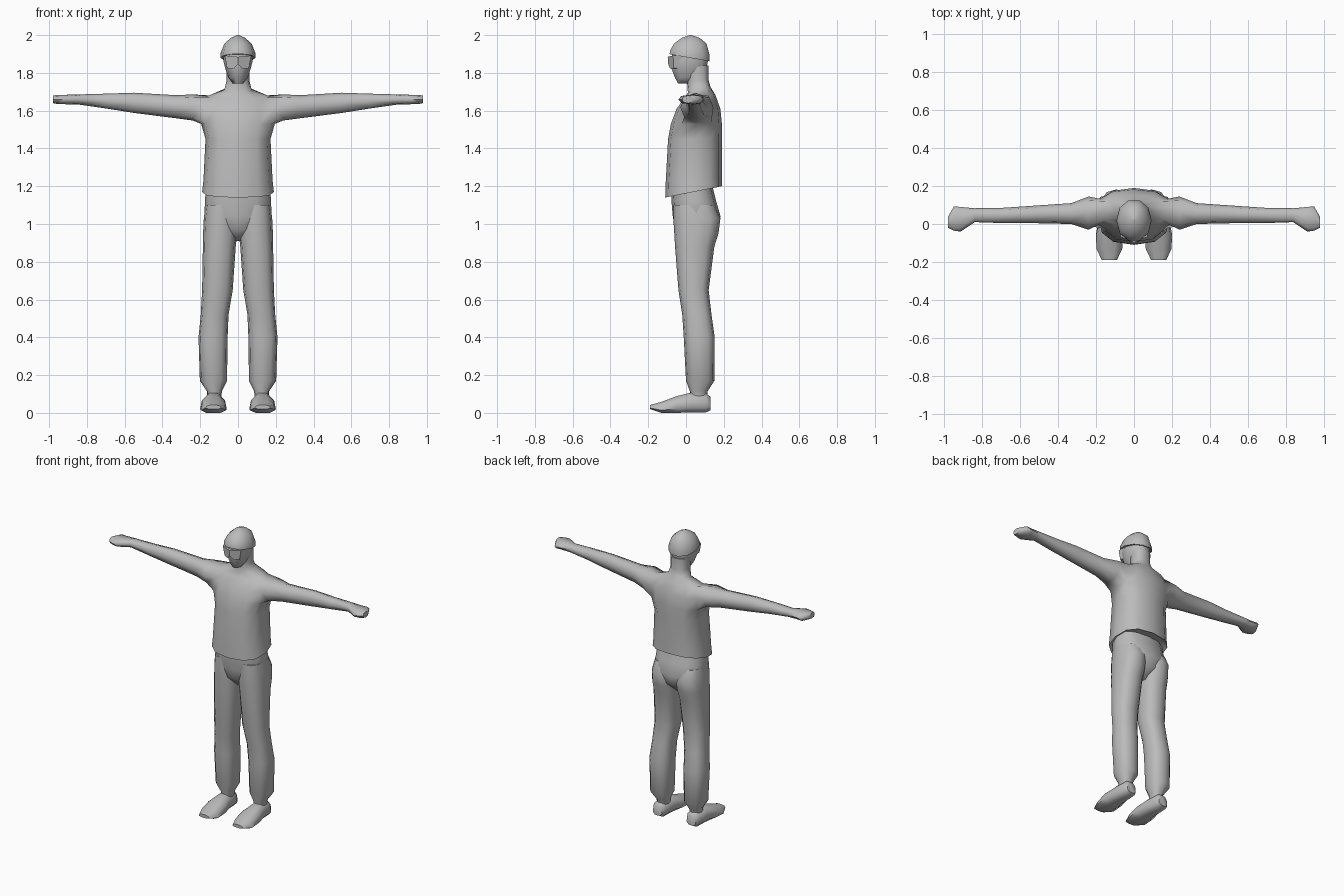
import bpy, bmesh, math

if "Cube" in bpy.data.objects:
    bpy.data.objects.remove(bpy.data.objects["Cube"])

grey = bpy.data.materials.new("grey")
grey.diffuse_color = (0.5, 0.5, 0.5, 1)
grey.use_nodes = True
grey.node_tree.nodes["Principled BSDF"].inputs["Base Color"].default_value = grey.diffuse_color


def sup(a, p):
    """Point on a rounded-square outline."""
    c, s = math.cos(a), math.sin(a)
    return (math.copysign(abs(c) ** p, c), math.copysign(abs(s) ** p, s))


def level(z, x0, x1, y0, y1, tilt=0, n=12, p=0.8):
    """Horizontal ring; tilt raises the back and lowers the front."""
    pts = []
    for i in range(n):
        u, v = sup(2 * math.pi * i / n, p)
        pts.append(((x0 + x1) / 2 + u * (x1 - x0) / 2,
                    (y0 + y1) / 2 + v * (y1 - y0) / 2, z + tilt * v))
    return pts


def skin(bm, a, b, skip=()):
    n = len(a)
    for i in range(n):
        if i not in skip:
            bm.faces.new((a[i], a[(i + 1) % n], b[(i + 1) % n], b[i]))


def add_ring(bm, pts):
    return [bm.verts.new(p) for p in pts]


def finish(bm, name, angle=60):
    bmesh.ops.recalc_face_normals(bm, faces=bm.faces[:])
    me = bpy.data.meshes.new(name)
    bm.to_mesh(me)
    bm.free()
    me.materials.append(grey)
    ob = bpy.data.objects.new(name, me)
    bpy.context.collection.objects.link(ob)
    bpy.ops.object.select_all(action='DESELECT')
    ob.select_set(True)
    bpy.context.view_layer.objects.active = ob
    bpy.ops.object.shade_smooth_by_angle(angle=math.radians(angle))
    return ob


def loft(name, rings, angle=60):
    bm = bmesh.new()
    rs = [add_ring(bm, r) for r in rings]
    for a, b in zip(rs, rs[1:]):
        skin(bm, a, b)
    bm.faces.new(rs[0])
    bm.faces.new(rs[-1])
    return finish(bm, name, angle)


# Shirt, neck and arms as one skin: z, half width, front, back, tilt
bm = bmesh.new()
body = [(1.185, .165, -.085, .165, .03), (1.17, .19, -.11, .19, .03),
        (1.23, .183, -.108, .19, .02), (1.45, .172, -.095, .19, 0),
        (1.53, .195, -.08, .19, 0), (1.61, .20, -.05, .182, 0),
        (1.675, .17, -.01, .155, .01), (1.71, .073, .01, .13, .015),
        (1.76, .06, .005, .12, 0), (1.84, .062, .0, .12, 0)]
rs = [add_ring(bm, level(z, -w, w, f, b, t)) for z, w, f, b, t in body]
for k in range(len(rs) - 1):
    # leave openings for the arms
    skin(bm, rs[k], rs[k + 1], (0, 11, 5, 6) if k in (4, 5) else ())
bm.faces.new(rs[0])
bm.faces.new(rs[-1])

# Arms and hands: x, y low, y high, z low, z high
arm = [(.24, -.03, .145, 1.548, 1.686), (.33, .0, .11, 1.56, 1.682),
       (.55, .005, .095, 1.588, 1.695), (.70, .005, .085, 1.612, 1.69),
       (.84, .01, .083, 1.632, 1.686), (.915, -.04, .09, 1.634, 1.684),
       (.95, -.035, .093, 1.634, 1.684), (.98, -.02, .04, 1.64, 1.68)]
for side in (1, -1):
    lo, mid, hi = (11, 0, 1) if side > 0 else (7, 6, 5)
    a, b, c = rs[4:7]
    prev = [a[lo], a[mid], a[hi], b[hi], c[hi], c[mid], c[lo], b[lo]]
    for x, y0, y1, z0, z1 in arm:
        pts = []
        for k in range(8):
            u, v = sup(math.radians(-135 + 45 * k), .8)
            pts.append((side * x, (y0 + y1) / 2 + u * (y1 - y0) / 2,
                        (z0 + z1) / 2 + v * (z1 - z0) / 2))
        ring = add_ring(bm, pts)
        skin(bm, prev, ring)
        prev = ring
    bm.faces.new(prev)
finish(bm, "shirt_and_arms")

# Hips
loft("hips", [level(z, -w, w, f, b) for z, w, f, b in (
    (1.20, .17, -.08, .14), (1.12, .175, -.077, .16), (1.04, .178, -.07, .183),
    (.97, .13, -.058, .165), (.91, .03, .0, .10))])

for side, tag in ((1, "left"), (-1, "right")):
    # Trouser leg: z, inner x, outer x, front, back
    legs = [(1.10, .01, .172, -.065, .15), (1.03, .004, .181, -.067, .182),
            (.95, .004, .185, -.062, .172), (.88, .012, .186, -.058, .15),
            (.65, .028, .19, -.04, .12), (.52, .05, .197, -.02, .135),
            (.40, .055, .209, -.012, .152), (.17, .058, .202, .0, .15),
            (.115, .085, .165, .02, .115), (.07, .09, .165, .02, .11)]
    loft(tag + "_leg", [level(z, min(side * i, side * o), max(side * i, side * o), f, b)
                        for z, i, o, f, b in legs])

    # Shoe: y, half width, bottom, top
    shoe = [(.13, .035, .015, .085), (.105, .05, .003, .102), (.02, .055, .003, .105),
            (-.05, .07, .0, .088), (-.13, .068, .0, .058), (-.19, .04, .02, .042)]
    rings = []
    for y, w, z0, z1 in shoe:
        ring = []
        for k in range(8):
            u, v = sup(math.radians(22.5 + 45 * k), .8)
            ring.append((side * .13 + u * w * (1 - .15 * v), y,
                         (z0 + z1) / 2 + v * (z1 - z0) / 2 / .926))
        rings.append([(x, y, max(z, 0)) for x, y, z in ring])
    loft(tag + "_shoe", rings)

    # Goggle pane, a thick plate swept back from the nose
    bm = bmesh.new()
    outline = [(0, -.097, 1.885), (.07, -.068, 1.892), (.058, -.066, 1.825),
               (.022, -.084, 1.822), (0, -.094, 1.847)]
    front = add_ring(bm, [(side * x, y, z) for x, y, z in outline])
    back = add_ring(bm, [(side * x, y + .05, z) for x, y, z in outline])
    skin(bm, front, back)
    bm.faces.new(front)
    bm.faces.new(back)
    finish(bm, tag + "_goggle", 20)

# Face and cap
loft("face", [level(z, -w, w, f, b, t, 10, .9) for z, w, f, b, t in (
    (1.745, .028, -.045, .04, 0), (1.775, .05, -.062, .085, 0),
    (1.82, .067, -.08, .112, 0), (1.86, .077, -.083, .12, 0),
    (1.91, .075, -.075, .115, 0))])
loft("cap", [level(z, -w, w, f, b, t, 10, .95) for z, w, f, b, t in (
    (1.882, .075, -.08, .11, -.018), (1.88, .093, -.092, .13, -.02),
    (1.905, .092, -.09, .13, -.012), (1.955, .072, -.068, .113, 0),
    (1.985, .038, -.025, .075, 0), (2.0, .006, .018, .03, 0))])
